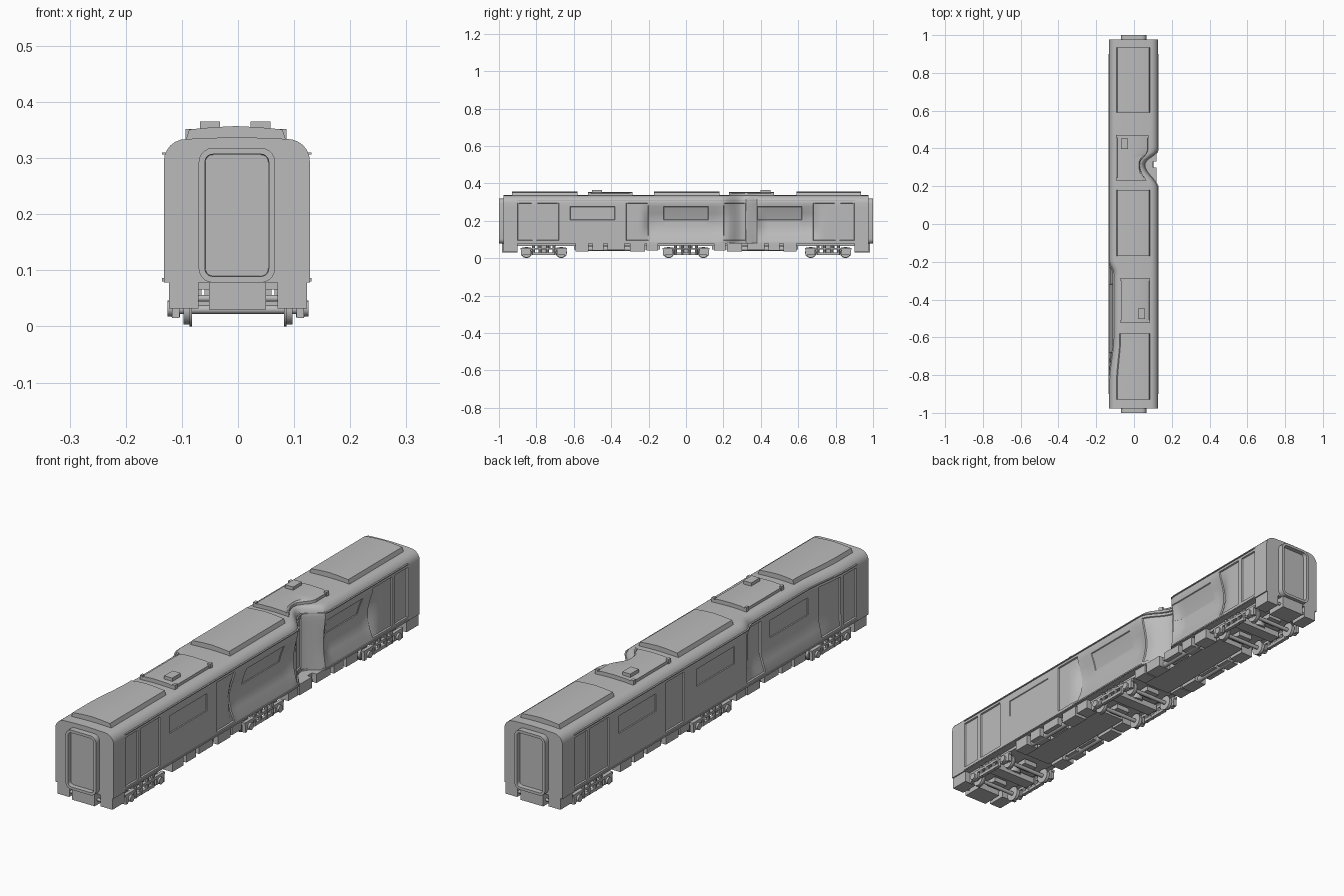
import bpy, bmesh, math
from mathutils import Matrix, Vector

if "Cube" in bpy.data.objects:
    bpy.data.objects.remove(bpy.data.objects["Cube"])

grey = bpy.data.materials.new("plain_grey")
grey.use_nodes = True
grey.diffuse_color = (0.5, 0.5, 0.5, 1)
grey.node_tree.nodes["Principled BSDF"].inputs["Base Color"].default_value = (0.5, 0.5, 0.5, 1)

CX = -0.002   # the shell sits slightly off centre
HALF = 0.13


def ramp(a, b, v):
    t = max(0.0, min(1.0, (v - a) / (b - a)))
    return t * t * (3 - 2 * t)


def crash(co):
    """Collision damage: push the side walls in and leave the centre alone."""
    x, y, z = co
    weight = ramp(0, HALF, abs(x - CX))
    mid = ramp(0.08, 0.16, z) * (1 - ramp(0.2, 0.3, z))
    if x > CX:
        deep = 0.07 * ramp(0.19, 0.31, y) * (1 - ramp(0.32, 0.39, y))
        bowl = 0.028 * mid * ramp(-0.24, -0.19, y) * (1 - ramp(0.16, 0.26, y))
        bowl += 0.03 * mid * ramp(0.36, 0.42, y) * (1 - ramp(0.66, 0.73, y))
        x -= weight * (deep + bowl)
    else:
        x += weight * 0.022 * ramp(0.09, 0.17, z) * ramp(-0.84, -0.6, y) * (1 - ramp(-0.26, -0.2, y))
    return Vector((x, y, z))


def finish(name, bm, damage=False, angle=35):
    bmesh.ops.recalc_face_normals(bm, faces=bm.faces)
    if damage:
        for v in bm.verts:
            v.co = crash(v.co)
    mesh = bpy.data.meshes.new(name)
    bm.to_mesh(mesh)
    bm.free()
    mesh.materials.append(grey)
    mesh.shade_smooth()
    mesh.set_sharp_from_angle(angle=math.radians(angle))
    ob = bpy.data.objects.new(name, mesh)
    bpy.context.collection.objects.link(ob)
    return ob


def loft(bm, profile, ys):
    """Sweep a closed x-z outline along y."""
    rings = [[bm.verts.new((x, y, z)) for x, z in profile] for y in ys]
    n = len(profile)
    for a, b in zip(rings, rings[1:]):
        for i in range(n):
            bm.faces.new((a[i], a[(i + 1) % n], b[(i + 1) % n], b[i]))
    return [bm.faces.new(rings[0]), bm.faces.new(rings[-1])]


def box(bm, x0, x1, y0, y1, z0, z1):
    size = Matrix.Diagonal((x1 - x0, y1 - y0, z1 - z0, 1))
    place = Matrix.Translation(((x0 + x1) / 2, (y0 + y1) / 2, (z0 + z1) / 2))
    bmesh.ops.create_cube(bm, size=1, matrix=place @ size)


def rod(bm, centre, radius, length, axis="X", sides=16):
    turn = Matrix.Rotation(math.pi / 2, 4, "Y") if axis == "X" else Matrix.Identity(4)
    if axis == "Y":
        turn = Matrix.Rotation(math.pi / 2, 4, "X")
    bmesh.ops.create_cone(bm, cap_ends=True, segments=sides, radius1=radius, radius2=radius,
                          depth=length, matrix=Matrix.Translation(centre) @ turn)


def steps(a, b, count):
    return [a + (b - a) * i / count for i in range(count + 1)]


def rounded(x0, x1, z0, z1, r):
    """Rounded rectangle outline."""
    pts = []
    for k, (cx, cz) in enumerate([(x1 - r, z1 - r), (x0 + r, z1 - r), (x0 + r, z0 + r), (x1 - r, z0 + r)]):
        for i in range(6):
            a = (k + i / 5) * math.pi / 2
            pts.append((cx + r * math.cos(a), cz + r * math.sin(a)))
    return pts


# Body shell with recessed doors and windows
wall = [(HALF, z) for z in (0.078, 0.095, 0.13, 0.165, 0.205, 0.24, 0.275)]
arc = [(0.09 + 0.04 * math.cos(a), 0.295 + 0.039 * math.sin(a)) for a in steps(0, math.pi / 2, 6)]
half = wall + arc + [(0.045, 0.336)]
outline = [(CX + x, z) for x, z in half] + [(CX, 0.337)] + [(CX - x, z) for x, z in reversed(half)]
bm = bmesh.new()
loft(bm, outline, steps(-0.976, 0.976, 2) and [-0.976] + steps(-0.96, 0.96, 96) + [0.976])
bmesh.ops.recalc_face_normals(bm, faces=bm.faces)
doors = [(0.2, 0.32), (0.68, 0.80), (0.82, 0.90)]
windows = [(0.38, 0.62), (-0.12, 0.12)]


def panel_faces(spans, low, high):
    found = []
    for f in bm.faces:
        c = f.calc_center_median()
        if abs(f.normal.x) > 0.99 and low < c.z < high:
            if any(a < c.y < b or a < -c.y < b for a, b in spans):
                found.append(f)
    return found


for spans, low, high, depth in ((doors, 0.095, 0.295, -0.006), (windows, 0.205, 0.275, -0.003)):
    bmesh.ops.inset_region(bm, faces=panel_faces(spans, low, high), thickness=0.002, depth=depth)
finish("body_shell", bm, damage=True, angle=32)

# Rain gutters and sills along both sides
bm = bmesh.new()
for s in (-1, 1):
    for z, h in ((0.306, 0.004), (0.080, 0.006)):
        inner, outer = sorted((CX + s * 0.127, CX + s * 0.133))
        loft(bm, [(inner, z), (outer, z), (outer, z + h), (inner, z + h)], steps(-0.9, 0.9, 90))
finish("gutters_and_sills", bm, damage=True)

# Gangway frames and end doors
for s, end in ((-1, "front"), (1, "rear")):
    bm = bmesh.new()
    caps = loft(bm, rounded(CX - 0.068, CX + 0.068, 0.078, 0.318, 0.025), sorted((s * 0.96, s * 1.0)))
    bmesh.ops.recalc_face_normals(bm, faces=bm.faces)
    face = [f for f in caps if f.normal.y * s > 0]
    bmesh.ops.inset_region(bm, faces=face, thickness=0.011, depth=0)
    bmesh.ops.inset_region(bm, faces=face, thickness=0.001, depth=-0.018)
    finish(end + "_gangway", bm)

# Long roof panels with a shallow ridge
for name, a, b in (("front", -0.93, -0.58), ("middle", -0.17, 0.18), ("rear", 0.59, 0.935)):
    bm = bmesh.new()
    slope = [(-0.09, 0.33), (-0.083, 0.351), (-0.04, 0.355), (0, 0.357),
             (0.04, 0.355), (0.083, 0.351), (0.09, 0.33)]
    loft(bm, [(x - 0.004, z) for x, z in slope], steps(a, b, 14))
    finish(name + "_roof_panel", bm, damage=True, angle=20)

# Small roof units with a hatch box
for name, a, b, shift, hx, hy in (("front", -0.525, -0.285, 0.0, 0.04, -0.475),
                                  ("rear", 0.23, 0.47, -0.008, -0.05, 0.425)):
    bm = bmesh.new()
    unit = [(-0.082, 0.33), (-0.08, 0.345), (-0.06, 0.351), (0, 0.353), (0.06, 0.351), (0.08, 0.345), (0.082, 0.33)]
    loft(bm, [(x + shift, z) for x, z in unit], steps(a, b, 12))
    box(bm, hx - 0.018, hx + 0.018, hy - 0.027, hy + 0.027, 0.345, 0.365)
    for x in (-0.08, 0.08):
        for y in (a + 0.008, b - 0.008):
            box(bm, x + shift - 0.006, x + shift + 0.006, y - 0.008, y + 0.008, 0.33, 0.352)
    finish(name + "_roof_unit", bm, damage=True, angle=20)

# Underframe: floor pans, beams and couplers
bm = bmesh.new()
box(bm, -0.1, 0.1, -0.95, 0.95, 0.066, 0.08)
for s in (-1, 1):
    box(bm, -0.06, 0.06, *sorted((s * 0.14, s * 0.6)), 0.045, 0.07)
    box(bm, -0.052, 0.05, *sorted((s * 0.9, s * 0.985)), 0.03, 0.078)
    for side in (-1, 1):
        box(bm, *sorted((side * 0.07, side * 0.123)), *sorted((s * 0.9, s * 0.976)), 0.032, 0.078)
        rod(bm, (side * 0.055, s * 0.965, 0.05), 0.006, 0.03)
finish("underframe", bm)

# Equipment boxes hung along each side
bm = bmesh.new()
kit = [(0.15, 0.21, 0.04), (0.22, 0.3, 0.036), (0.33, 0.42, 0.044), (0.44, 0.5, 0.04), (0.52, 0.59, 0.036)]
for s in (-1, 1):
    for side in (-1, 1):
        for a, b, low in kit:
            box(bm, *sorted((side * 0.065, side * 0.12)), *sorted((s * a, s * b)), low, 0.08)
        rod(bm, (side * 0.09, s * 0.37, 0.05), 0.012, 0.3, "Y", 12)
finish("equipment_boxes", bm)

# Bogies: frames, bolster, wheels, axles and springs
for name, by in (("front", -0.76), ("middle", 0), ("rear", 0.76)):
    bm = bmesh.new()
    box(bm, -0.095, 0.095, by - 0.025, by + 0.025, 0.03, 0.055)
    rod(bm, (0, by, 0.06), 0.035, 0.03, "Z")
    for side in (-1, 1):
        frame = sorted((side * 0.104, side * 0.118))
        box(bm, *frame, by - 0.125, by + 0.125, 0.045, 0.055)
        box(bm, *frame, by - 0.06, by + 0.06, 0.018, 0.03)
        for k in (-0.055, -0.02, 0.02, 0.055):
            rod(bm, (side * 0.111, by + k, 0.042), 0.008, 0.05, "Z", 10)
        for k in (-0.093, 0.093):
            rod(bm, (side * 0.091, by + k, 0.03), 0.027, 0.012, sides=24)
            rod(bm, (side * 0.084, by + k, 0.03), 0.03, 0.004, sides=24)
            rod(bm, (side * 0.115, by + k, 0.032), 0.014, 0.022)
            box(bm, *frame, by + k - 0.022, by + k + 0.022, 0.02, 0.046)
            box(bm, *frame, by + k * 1.25 - 0.006, by + k * 1.25 + 0.006, 0.015, 0.05)
    for k in (-0.093, 0.093):
        rod(bm, (0, by + k, 0.03), 0.008, 0.22, sides=12)
        box(bm, -0.03, 0.03, by + k - 0.025, by + k + 0.025, 0.036, 0.056)
    finish(name + "_bogie", bm)
